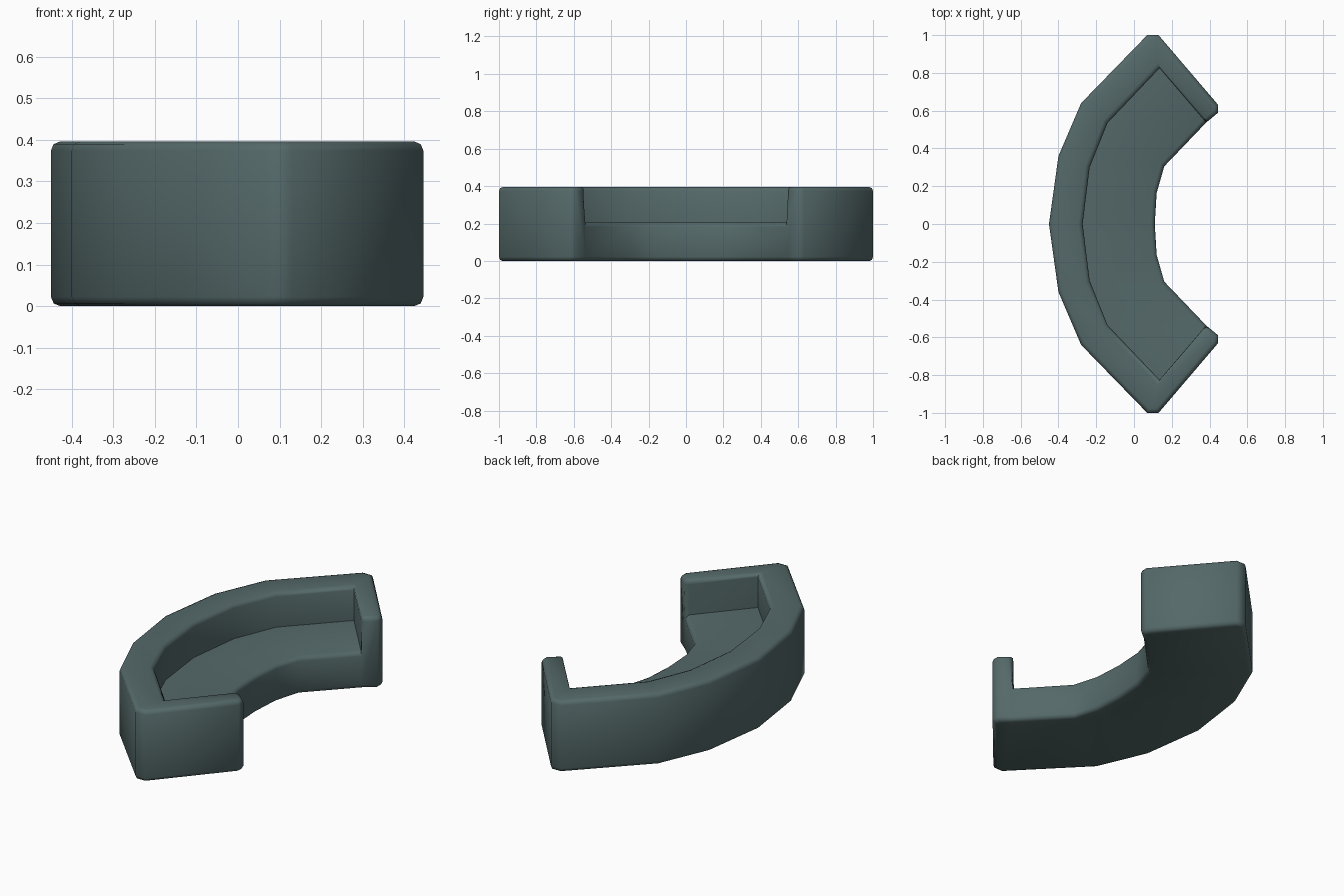
import bpy, bmesh, math

if "Cube" in bpy.data.objects:
    bpy.data.objects.remove(bpy.data.objects["Cube"])

H, SEAT = 0.396, 0.205

# plan-view points of one half, from the middle to the arm
OUTER = [(-.45, 0), (-.40, .36), (-.28, .64), (.07, 1.0)]
INNER = [(-.272, 0), (-.235, .30), (-.14, .535), (.135, .825)]
FRONT = [(.11, 0), (.12, .165), (.16, .305), (.382, .537)]
ARM = [(.13, 1.0), (.446, .63), (.446, .59)]

bm = bmesh.new()
cache = {}


def v(p, z):
    key = (p[0], p[1], z)
    if key not in cache:
        cache[key] = bm.verts.new(key)
    return cache[key]


def quad(a, za, b, zb, c, zc, d, zd):
    bm.faces.new([v(a, za), v(b, zb), v(c, zc), v(d, zd)])


# backrest, seat and base, section by section
for i in range(3):
    o, p = OUTER[i:i + 2]
    n, m = INNER[i:i + 2]
    f, g = FRONT[i:i + 2]
    quad(o, 0, p, 0, p, H, o, H)
    quad(o, H, p, H, m, H, n, H)
    quad(n, H, m, H, m, SEAT, n, SEAT)
    quad(n, SEAT, m, SEAT, g, SEAT, f, SEAT)
    quad(f, SEAT, g, SEAT, g, 0, f, 0)
    quad(f, 0, g, 0, p, 0, o, 0)

# arm
o, n, f = OUTER[3], INNER[3], FRONT[3]
rim = [o] + ARM
for a, b in zip(rim, rim[1:]):
    quad(a, 0, b, 0, b, H, a, H)
bm.faces.new([v(p, H) for p in rim + [f, n]])
bm.faces.new([v(p, 0) for p in rim + [f]])
quad(n, H, f, H, f, SEAT, n, SEAT)
bm.faces.new([v(ARM[-1], 0), v(ARM[-1], H), v(f, H), v(f, SEAT), v(f, 0)])

# other half
bmesh.ops.mirror(bm, geom=bm.verts[:] + bm.edges[:] + bm.faces[:],
                 axis='Y', merge_dist=0.0005)
bmesh.ops.remove_doubles(bm, verts=bm.verts[:], dist=0.0005)
bmesh.ops.recalc_face_normals(bm, faces=bm.faces[:])

# only outward edges are softened
weight = bm.edges.layers.float.new("bevel_weight_edge")
for e in bm.edges:
    if e.calc_face_angle_signed(0) > math.radians(55):
        e[weight] = 1.0

mesh = bpy.data.meshes.new("curved_sofa")
bm.to_mesh(mesh)
bm.free()
sofa = bpy.data.objects.new("curved_sofa", mesh)
bpy.context.collection.objects.link(sofa)

bev = sofa.modifiers.new("soft_edges", 'BEVEL')
bev.limit_method = 'WEIGHT'
bev.width = 0.022
bev.segments = 2

mat = bpy.data.materials.new("teal_fabric")
mat.diffuse_color = (0.09, 0.14, 0.14, 1)
mat.use_nodes = True
mat.node_tree.nodes["Principled BSDF"].inputs["Base Color"].default_value = mat.diffuse_color
mesh.materials.append(mat)

bpy.context.view_layer.objects.active = sofa
sofa.select_set(True)
bpy.ops.object.modifier_apply(modifier=bev.name)
bpy.ops.object.shade_smooth_by_angle(angle=math.radians(50))
